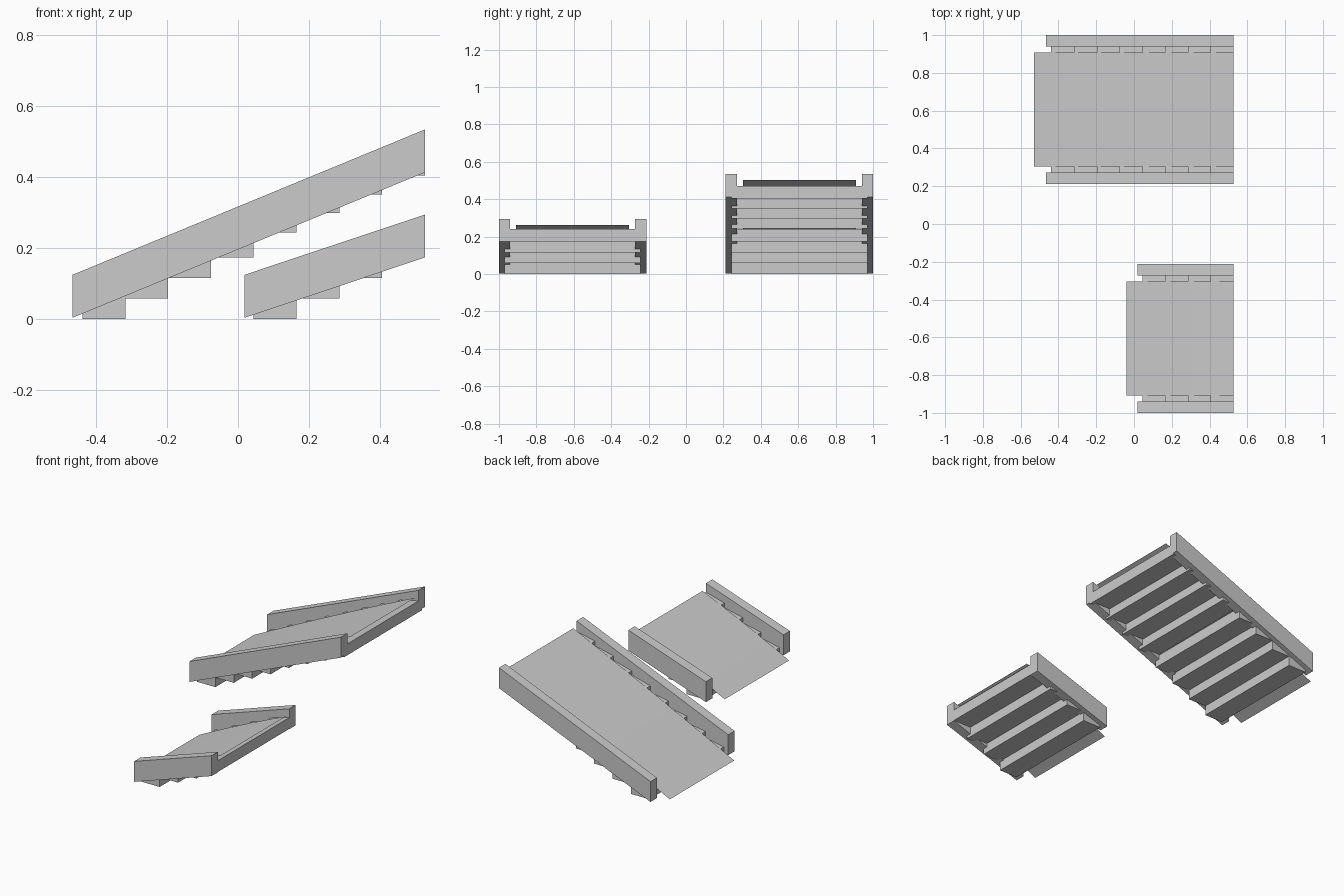
import bpy, bmesh

if "Cube" in bpy.data.objects:
    bpy.data.objects.remove(bpy.data.objects["Cube"])

X_END = 0.527          # shared high end of both ramps
RUN = 0.1207           # tread depth
TREAD_H = 0.067


def extrude_profile(name, profile, y0, y1):
    """Closed x-z profile extruded between two y positions."""
    bm = bmesh.new()
    face = bm.faces.new([bm.verts.new((x, y0, z)) for x, z in profile])
    res = bmesh.ops.extrude_face_region(bm, geom=[face])
    moved = [v for v in res["geom"] if isinstance(v, bmesh.types.BMVert)]
    bmesh.ops.translate(bm, verts=moved, vec=(0, y1 - y0, 0))
    bmesh.ops.recalc_face_normals(bm, faces=bm.faces)
    return finish(name, bm)


def sheet(name, path, y0, y1):
    """Thin open surface following an x-z path, facing up."""
    bm = bmesh.new()
    rows = [(bm.verts.new((x, y0, z)), bm.verts.new((x, y1, z))) for x, z in path]
    for (a, b), (c, d) in zip(rows, rows[1:]):
        bm.faces.new((a, c, d, b)).smooth = True
    return finish(name, bm)


def finish(name, bm):
    mesh = bpy.data.meshes.new(name)
    bm.to_mesh(mesh)
    bm.free()
    obj = bpy.data.objects.new(name, mesh)
    bpy.context.collection.objects.link(obj)
    return obj


def stair(prefix, y0, x_start, rail_rise, heights, deck_start, deck_end_z):
    y1 = y0 + 0.788
    # sloped side rails
    rail = [(x_start, 0.003), (X_END, 0.003 + rail_rise),
            (X_END, 0.124 + rail_rise), (x_start, 0.124)]
    extrude_profile(prefix + "_rail_front", rail, y0, y0 + 0.06)
    extrude_profile(prefix + "_rail_back", rail, y1 - 0.06, y1)
    # ramp sheet, very slightly bowed
    first = X_END - RUN * len(heights)
    slope = deck_end_z / (X_END - deck_start)
    bow = 0.006

    def deck_z(x):
        t = (x - deck_start) / (X_END - deck_start)
        return slope * (x - deck_start) + bow * 4 * t * (1 - t)

    xs = [deck_start] + [first + RUN * i for i in range(len(heights) + 1)]
    sheet(prefix + "_ramp_sheet", [(x, deck_z(x)) for x in xs], y0 + 0.092, y1 - 0.092)
    # treads housed halfway into the rails, noses kept under the sheet
    for i, z in enumerate(heights):
        xa, xb = first + RUN * i, first + RUN * (i + 1)
        nose = min(z + TREAD_H, deck_z(xa) - 0.001)
        box = [(xa, z), (xb, z), (xb, z + TREAD_H), (xa, nose)]
        extrude_profile(f"{prefix}_tread_{i + 1}", box, y0 + 0.03, y1 - 0.03)


stair("long_stair", 0.212, -0.467, 0.41,
      [0, 0.058, 0.115, 0.173, 0.243, 0.298, 0.351, 0.404], -0.529, 0.502)
stair("short_stair", -1.0, 0.018, 0.17,
      [0, 0.058, 0.115, 0.175], -0.041, 0.261)
